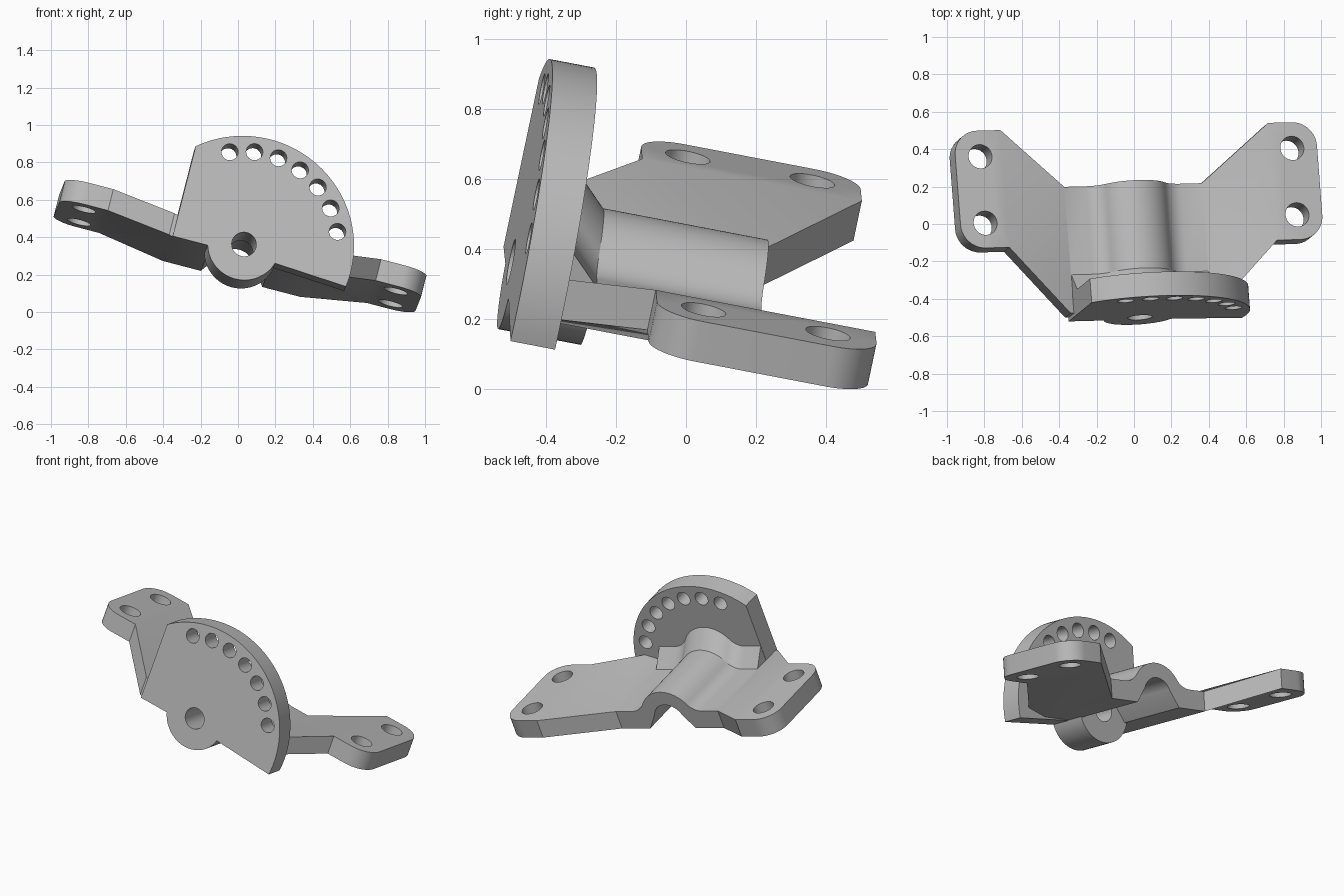
import bpy
import bmesh
from math import sin, cos, radians
from mathutils import Matrix, Vector

old = bpy.data.objects.get("Cube")
if old:
    bpy.data.objects.remove(old, do_unlink=True)

grey = bpy.data.materials.new("satin_grey")
grey.use_nodes = True
grey.diffuse_color = (0.5, 0.5, 0.5, 1)
grey.node_tree.nodes["Principled BSDF"].inputs["Base Color"].default_value = (0.5, 0.5, 0.5, 1)


def arc(cx, cy, r, start, end, n):
    """Points along a circular arc, angles in degrees."""
    angles = [radians(start + (end - start) * i / n) for i in range(n + 1)]
    return [(cx + r * cos(t), cy + r * sin(t)) for t in angles]


def mirrored(half):
    """Close a right-hand outline with its mirror image."""
    return half + [(-x, y) for x, y in reversed(half) if abs(x) > 1e-5]


def prism(name, outline, low, high, upright=False, flare=None):
    """Extrude an outline along depth, or along height when upright."""
    bm = bmesh.new()
    rings = []
    for d in (low, high):
        if upright:
            ring = [bm.verts.new((p, q, d)) for p, q in outline]
        else:
            ring = [bm.verts.new((p, d, q)) for p, q in outline]
        rings.append(ring)
    if flare:
        for v in bm.verts:
            if v.co.z > 0.01:
                v.co.z += flare[0] if v.co.y < flare[1] else flare[2]
    bm.faces.new(rings[0])
    bm.faces.new(rings[1])
    n = len(outline)
    for i in range(n):
        j = (i + 1) % n
        bm.faces.new((rings[0][i], rings[0][j], rings[1][j], rings[1][i]))
    bmesh.ops.recalc_face_normals(bm, faces=bm.faces)
    mesh = bpy.data.meshes.new(name)
    bm.to_mesh(mesh)
    bm.free()
    mesh.materials.append(grey)
    obj = bpy.data.objects.new(name, mesh)
    bpy.context.collection.objects.link(obj)
    return obj


def combine(target, tool, operation):
    """Apply a boolean and discard the tool."""
    mod = target.modifiers.new(operation, "BOOLEAN")
    mod.operation = operation
    mod.solver = "EXACT"
    mod.object = tool
    bpy.context.view_layer.objects.active = target
    bpy.ops.object.modifier_apply(modifier=mod.name)
    bpy.data.objects.remove(tool, do_unlink=True)


def round_bar(name, x, y, r, low, high, upright=False, n=32):
    return prism(name, arc(x, y, r, 0, 360, n)[:-1], low, high, upright)


# Saddle and wings: folded section trimmed by the plan outline
hump = arc(0, 0, 0.2, 90, 35.3, 12) + arc(0.261, 0.185, 0.12, 215.3, 270, 10)[1:] + [(0.38, 0.065)]
underside = [(0.38, -0.055), (0.17, -0.055)] + arc(0, 0, 0.11, 20, 90, 10)
top_half = hump + [(0.74, 0.185), (1.1, 0.185)]
low_half = [(1.1, 0.065), (0.74, 0.065)] + underside
left_top = [(-x, z) for x, z in reversed(top_half[1:])]
left_low = [(-x, z) for x, z in reversed(low_half[:-1])]
bracket = prism("bracket", top_half + low_half + left_low + left_top, -0.1, 1.1)

plan = [(0.4, 0.02), (0.74, 0.365)]
plan += arc(0.87, 0.495, 0.13, -90, 0, 10) + arc(0.87, 0.875, 0.13, 0, 90, 10)
plan += [(0.74, 1.005), (0.38, 0.71)]
combine(bracket, prism("plan_trim", mirrored(plan), -0.4, 0.5, True), "INTERSECT")

# Sloped web between the saddle and the plate
web = [(0.378 if x > 0.37 else x, z) for x, z in hump] + [(0.378, 0)]
combine(bracket, prism("web", mirrored(web), 0.1, 0.235, flare=(0.13, 0.2, -0.005)), "UNION")

# Sector plate and pivot boss
sector = arc(0, 0, 0.59, -8, 130.1, 56) + [(-0.38, -0.055), (0.15, -0.055)]
combine(bracket, prism("sector_plate", sector, 0, 0.13), "UNION")
combine(bracket, round_bar("pivot_boss", 0, 0, 0.195, 0, 0.24, n=48), "UNION")

# Pivot bore, index holes and foot holes
combine(bracket, round_bar("pivot_bore", 0, 0, 0.066, -0.1, 0.4), "DIFFERENCE")
for i in range(7):
    t = radians(22.7 + 15 * i)
    hole = round_bar("index_hole", 0.507 * cos(t), 0.507 * sin(t), 0.045, -0.1, 0.2, n=24)
    combine(bracket, hole, "DIFFERENCE")
for x in (-0.862, 0.862):
    for y in (0.501, 0.864):
        combine(bracket, round_bar("foot_hole", x, y, 0.065, 0, 0.3, True), "DIFFERENCE")

# Tilted resting pose
across = Vector((0.967, 0.026, -0.253)).normalized()
depth = Vector((-0.075, 0.979, -0.187)).normalized()
up = across.cross(depth).normalized()
depth = up.cross(across)
pose = Matrix((across, depth, up)).transposed().to_4x4()
pose.translation = (0.032, -0.5, 0.362)
bracket.data.transform(pose)

bpy.ops.object.select_all(action="DESELECT")
bracket.select_set(True)
bpy.context.view_layer.objects.active = bracket
bpy.ops.object.shade_smooth_by_angle(angle=radians(25))
